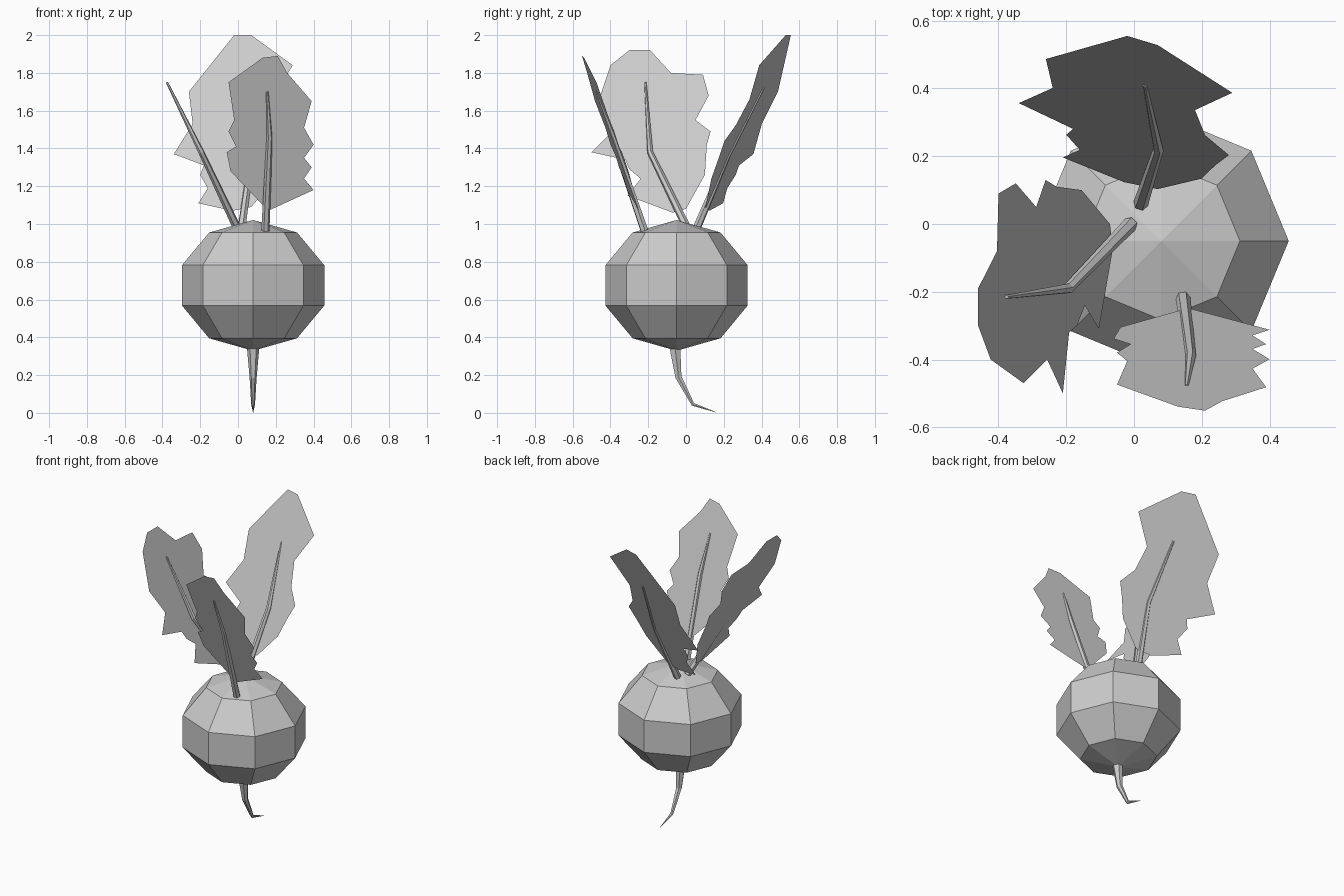
import bpy
import bmesh
from mathutils import Vector

cube = bpy.data.objects.get("Cube")
if cube:
    bpy.data.objects.remove(cube, do_unlink=True)

# One pale grey for the whole vegetable
grey = bpy.data.materials.new("pale_grey")
grey.use_nodes = True
GREY = (0.6, 0.6, 0.6, 1.0)
grey.diffuse_color = GREY
grey.node_tree.nodes["Principled BSDF"].inputs["Base Color"].default_value = GREY


def add_object(name, data):
    obj = bpy.data.objects.new(name, data)
    bpy.context.scene.collection.objects.link(obj)
    data.materials.append(grey)
    return obj


def add_mesh(name, bm):
    mesh = bpy.data.meshes.new(name)
    bm.to_mesh(mesh)
    bm.free()
    return add_object(name, mesh)


def tapered_tube(name, path, radii):
    """Flat-sided tube along a path, with a radius at each point."""
    curve = bpy.data.curves.new(name, "CURVE")
    curve.dimensions = "3D"
    curve.bevel_depth = 1.0
    curve.bevel_resolution = 1
    curve.use_fill_caps = True
    spline = curve.splines.new("POLY")
    spline.points.add(len(path) - 1)
    spline.use_smooth = False
    for point, position, radius in zip(spline.points, path, radii):
        point.co = (*position, 1.0)
        point.radius = radius
    return add_object(name, curve)


def leaf(name, outline, to_space):
    """Flat jagged sheet; to_space places each outline point on its plane."""
    bm = bmesh.new()
    bm.faces.new([bm.verts.new(to_space(u, z)) for u, z in outline])
    bmesh.ops.triangulate(bm, faces=bm.faces[:])
    return add_mesh(name, bm)


# Bulb: faceted, slightly squashed ball
bm = bmesh.new()
bmesh.ops.create_uvsphere(bm, u_segments=8, v_segments=5, radius=1.0)
bmesh.ops.scale(bm, vec=Vector((0.396, 0.396, 0.346)), verts=bm.verts)
bulb = add_mesh("bulb", bm)
bulb.location = (0.08, -0.05, 0.675)

# Root tail, curling to the back
tapered_tube(
    "root",
    [(0.08, -0.06, 0.36), (0.08, -0.04, 0.19), (0.08, 0.037, 0.045), (0.08, 0.16, 0.003)],
    [0.034, 0.019, 0.01, 0.001],
)

# Stems, each bent once and running up the middle of its leaf
STEM_RADII = [0.022, 0.016, 0.006]
stems = {
    "front_stem": [(0.145, -0.22, 0.965), (0.167, -0.39, 1.46), (0.155, -0.478, 1.70)],
    "right_stem": [(-0.01, 0.0, 0.99), (-0.194, -0.19, 1.38), (-0.376, -0.215, 1.75)],
    "back_stem": [(0.02, 0.06, 0.985), (0.072, 0.22, 1.36), (0.032, 0.41, 1.72)],
}
for name, path in stems.items():
    tapered_tube(name, path, STEM_RADII)

# Leaves: jagged outlines laid on leaning planes
front_outline = [
    (0.21, 1.89), (0.13, 1.88), (-0.05, 1.75), (-0.02, 1.55), (-0.05, 1.49),
    (-0.01, 1.41), (-0.06, 1.38), (-0.04, 1.28), (0.16, 1.07), (0.4, 1.18),
    (0.35, 1.24), (0.39, 1.3), (0.35, 1.35), (0.4, 1.42), (0.35, 1.51),
    (0.39, 1.65), (0.26, 1.8),
]
leaf("front_leaf", front_outline,
     lambda x, z: (x, -0.479 - 0.1 * x - 0.363 * (z - 1.75), z))

back_outline = [
    (-0.02, 2), (0.07, 2), (0.29, 1.84), (0.18, 1.66), (0.21, 1.52),
    (0.28, 1.44), (0.24, 1.35), (0.2, 1.24), (0.07, 1.09), (-0.03, 1.07),
    (-0.21, 1.11), (-0.16, 1.19), (-0.2, 1.26), (-0.18, 1.31), (-0.34, 1.37),
    (-0.24, 1.53), (-0.26, 1.7),
]
leaf("back_leaf", back_outline,
     lambda x, z: (x, 0.467 * z - 0.3 * x - 0.385, z))

right_outline = [
    (-0.3, 1.92), (-0.19, 1.92), (-0.08, 1.8), (0.09, 1.79), (0.12, 1.68),
    (0.05, 1.55), (0.13, 1.49), (0.11, 1.42), (0.1, 1.26), (0, 1.08),
    (-0.07, 1.06), (-0.31, 1.15), (-0.24, 1.24), (-0.3, 1.29), (-0.32, 1.34),
    (-0.5, 1.38), (-0.4, 1.48), (-0.47, 1.63), (-0.4, 1.84),
]
leaf("right_leaf", right_outline,
     lambda y, z: (-0.46 + 0.463 * (1.92 - z), y, z))
